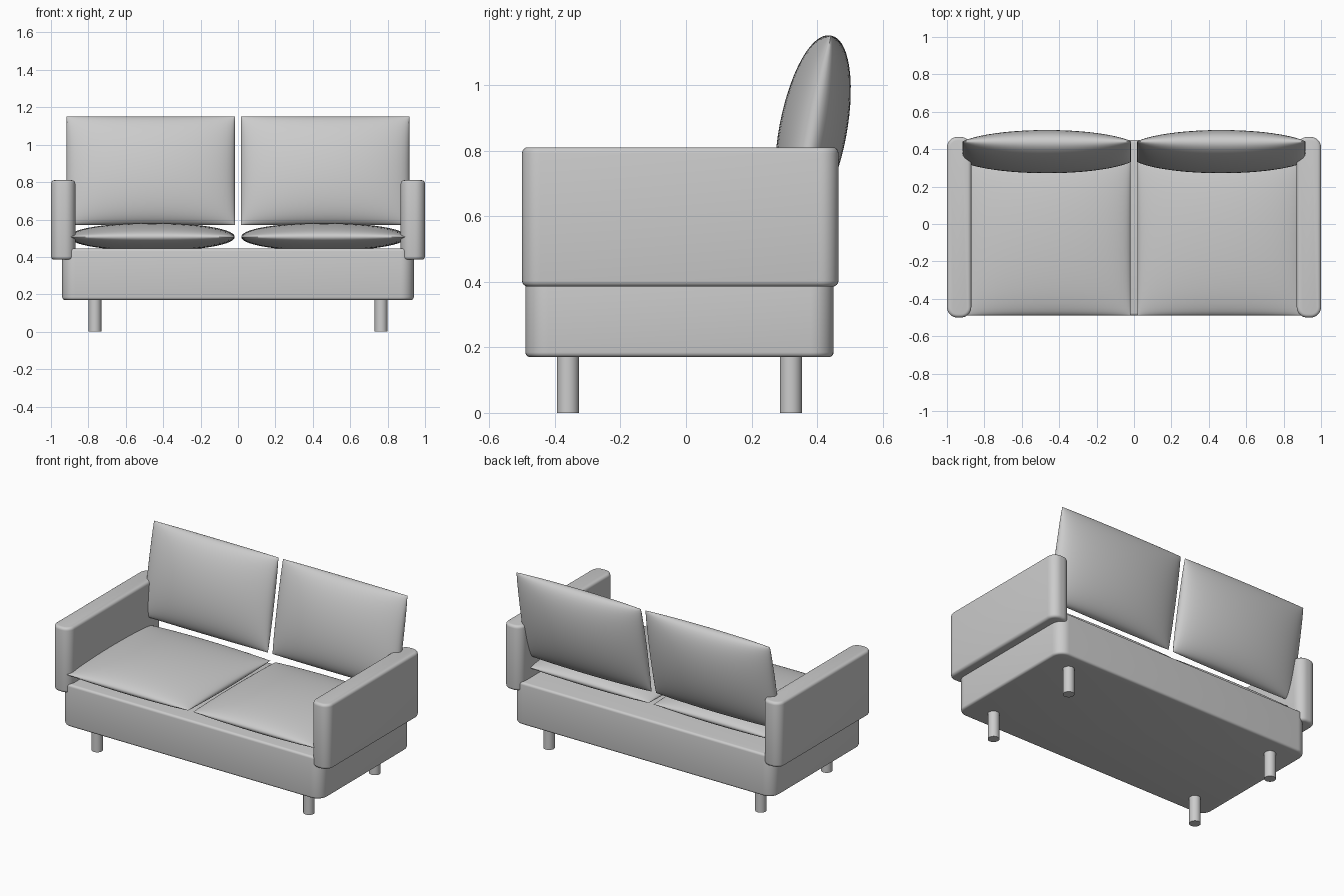
import bpy, bmesh, math
from mathutils import Matrix

if "Cube" in bpy.data.objects:
    bpy.data.objects.remove(bpy.data.objects["Cube"])


def finish(bm, name, angle=35):
    bmesh.ops.recalc_face_normals(bm, faces=bm.faces)
    me = bpy.data.meshes.new(name)
    bm.to_mesh(me)
    bm.free()
    ob = bpy.data.objects.new(name, me)
    bpy.context.collection.objects.link(ob)
    bpy.ops.object.select_all(action='DESELECT')
    ob.select_set(True)
    bpy.context.view_layer.objects.active = ob
    bpy.ops.object.shade_smooth_by_angle(angle=math.radians(angle))
    return ob


def rounded_box(name, lo, hi, corner, edge):
    """Box with large rounded upright corners and a small bevel at top and bottom."""
    bm = bmesh.new()
    bmesh.ops.create_cube(bm, size=1)
    for v in bm.verts:
        v.co = [(a + b) / 2 + c * (b - a) for a, b, c in zip(lo, hi, v.co)]
    upright = [e for e in bm.edges if abs(e.verts[0].co.z - e.verts[1].co.z) > 1e-4]
    bmesh.ops.bevel(bm, geom=upright, offset=corner, segments=8, profile=0.5, affect='EDGES')
    rims = [e for e in bm.edges if abs(e.verts[0].co.z - e.verts[1].co.z) < 1e-4]
    bmesh.ops.bevel(bm, geom=rims, offset=edge, segments=4, profile=0.5, affect='EDGES')
    return finish(bm, name)


def cushion(name, width, length, half, matrix, n=28):
    """Pillow: two bulging sheets meeting in a sharp rectangular seam."""
    bm = bmesh.new()
    t = [-math.cos(math.pi * i / n) for i in range(n + 1)]
    for side in (1, -1):
        grid = []
        for u in t:
            row = []
            for v in t:
                bulge = max(0, (1 - u * u) * (1 - v * v)) ** 0.48
                row.append(bm.verts.new((u * width / 2, v * length / 2, side * half * bulge)))
            grid.append(row)
        for i in range(n):
            for j in range(n):
                bm.faces.new((grid[i][j], grid[i + 1][j], grid[i + 1][j + 1], grid[i][j + 1]))
    bmesh.ops.remove_doubles(bm, verts=bm.verts, dist=1e-5)
    bmesh.ops.transform(bm, matrix=matrix, verts=bm.verts)
    return finish(bm, name, 50)


# Base
rounded_box("base", (-0.94, -0.49, 0.17), (0.94, 0.45, 0.445), 0.07, 0.015)

for s, side in ((-1, "left"), (1, "right")):
    # Armrest
    x0, x1 = sorted((s * 0.87, s * 1.0))
    rounded_box(side + "_armrest", (x0, -0.5, 0.385), (x1, 0.465, 0.81), 0.055, 0.018)

    # Seat cushion
    cushion(side + "_seat_cushion", 0.885, 0.85, 0.075,
            Matrix.Translation((s * 0.46, -0.065, 0.507)))

    # Back cushion, leaning backwards
    lean = Matrix.Rotation(math.radians(90 - 10.7), 4, 'X')
    cushion(side + "_back_cushion", 0.9, 0.59, 0.103,
            Matrix.Translation((s * 0.466, 0.387, 0.861)) @ lean)

    # Legs
    for y, end in ((-0.36, "front"), (0.32, "back")):
        bm = bmesh.new()
        bmesh.ops.create_cone(bm, cap_ends=True, segments=32, radius1=0.034, radius2=0.034,
                              depth=0.18, matrix=Matrix.Translation((s * 0.765, y, 0.09)))
        finish(bm, f"{end}_{side}_leg")
